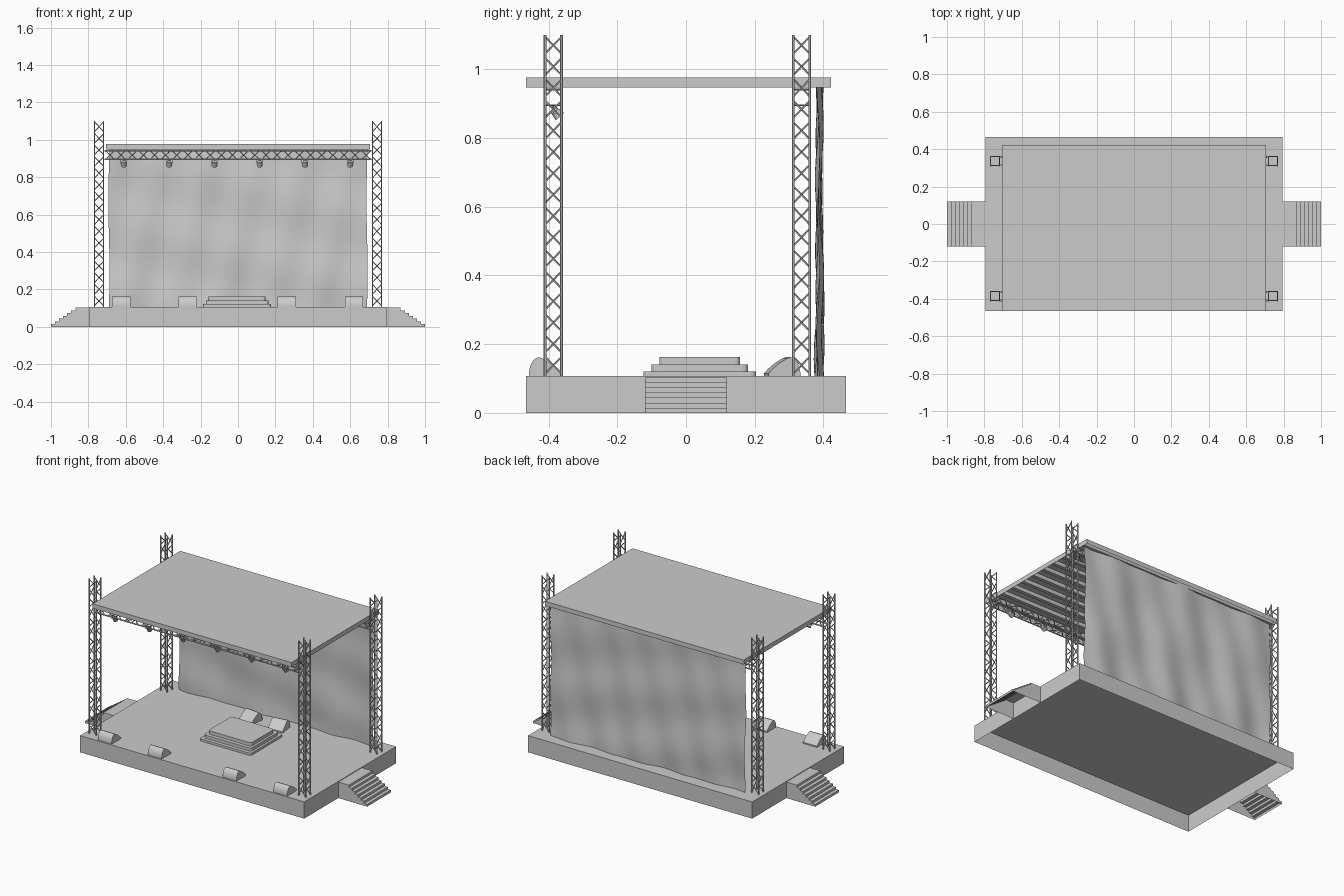
import bpy, bmesh, math
from mathutils import Vector, Matrix

if "Cube" in bpy.data.objects:
    bpy.data.objects.remove(bpy.data.objects["Cube"])

FLOOR = 0.107


def finish(bm, name, smooth=False):
    bmesh.ops.recalc_face_normals(bm, faces=bm.faces)
    me = bpy.data.meshes.new(name)
    bm.to_mesh(me)
    bm.free()
    ob = bpy.data.objects.new(name, me)
    bpy.context.collection.objects.link(ob)
    if smooth:
        bpy.ops.object.select_all(action='DESELECT')
        ob.select_set(True)
        bpy.context.view_layer.objects.active = ob
        bpy.ops.object.shade_smooth_by_angle(angle=math.radians(35))
    return ob


def add_box(bm, lo, hi):
    lo, hi = Vector(lo), Vector(hi)
    mat = Matrix.Translation((lo + hi) / 2) @ Matrix.Diagonal((*(hi - lo), 1))
    return bmesh.ops.create_cube(bm, size=1, matrix=mat)['verts']


def add_bar(bm, a, b, r, sides=6, r2=None, caps=True):
    a, b = Vector(a), Vector(b)
    d = b - a
    mat = Matrix.Translation((a + b) / 2) @ d.to_track_quat('Z', 'Y').to_matrix().to_4x4()
    bmesh.ops.create_cone(bm, cap_ends=caps, segments=sides, radius1=r,
                          radius2=r if r2 is None else r2, depth=d.length, matrix=mat)


def extrude_profile(bm, pts, axis_vec, mat=Matrix()):
    f = bm.faces.new([bm.verts.new(mat @ Vector(p)) for p in pts])
    ext = bmesh.ops.extrude_face_region(bm, geom=[f], use_keep_orig=True)
    vs = [g for g in ext['geom'] if isinstance(g, bmesh.types.BMVert)]
    bmesh.ops.translate(bm, verts=vs, vec=mat.to_3x3() @ Vector(axis_vec))


def open_bottom(bm, z):
    bm.normal_update()
    bad = [f for f in bm.faces if all(abs(v.co.z - z) < 1e-5 for v in f.verts)]
    bmesh.ops.delete(bm, geom=bad, context='FACES')


# stage deck: box with open underside
bm = bmesh.new()
add_box(bm, (-.795, -.465, 0), (.795, .465, FLOOR))
open_bottom(bm, 0)
finish(bm, "stage_deck")

# side stairs: landing then seven drops, open underneath
STEPS, TOP = 7, 0.103
for s, side in ((1, "right"), (-1, "left")):
    pts = [(.795 * s, -.12, 0), (.795 * s, -.12, TOP)]
    for i in range(STEPS):
        x = .87 + i * .13 / (STEPS - 1)
        pts += [(x * s, -.12, TOP * (1 - i / STEPS)), (x * s, -.12, TOP * (1 - (i + 1) / STEPS))]
    bm = bmesh.new()
    extrude_profile(bm, pts, (0, .24, 0))
    open_bottom(bm, 0)
    finish(bm, side + "_stairs")


# lattice truss along local z: four chords and zigzag lacing
def truss(name, length, half, bays, mat):
    bm = bmesh.new()
    corners = [(-half, -half), (half, -half), (half, half), (-half, half)]
    for k in range(4):
        a, b = corners[k], corners[(k + 1) % 4]
        add_bar(bm, (*a, 0), (*a, length), .0042)
        for i in range(bays):
            p, q = (a, b) if i % 2 else (b, a)
            add_bar(bm, (*p, (i + .1) * length / bays), (*q, (i + .9) * length / bays), .003, 5)
    bm.transform(mat)
    finish(bm, name)


for y, fb in ((-.386, "front"), (.336, "back")):
    for x, lr in ((-.743, "left"), (.743, "right")):
        truss(f"{fb}_{lr}_tower", 1.1 - FLOOR, .024, 16, Matrix.Translation((x, y, FLOOR)))
    truss(f"{fb}_cross_truss", 1.43, .023, 24,
          Matrix.Translation((-.715, y, .918)) @ Matrix.Rotation(math.pi / 2, 4, 'Y'))

# roof: shallow open shell with joists inside
bm = bmesh.new()
add_box(bm, (-.705, -.465, .947), (.705, .422, .976))
open_bottom(bm, .947)
finish(bm, "roof_shell")
bm = bmesh.new()
for i in range(10):
    y = -.425 + i * .09
    add_box(bm, (-.703, y - .011, .95), (.703, y + .011, .974))
finish(bm, "roof_joists")

# back curtain: gently rippled cloth sheet
bm = bmesh.new()
NX, NZ = 70, 36
bmesh.ops.create_grid(bm, x_segments=NX, y_segments=NZ, size=1)
for v in bm.verts:
    u, w = v.co.x, (v.co.y + 1) / 2
    fold = (.007 * math.sin(9 * u + 2.2 * w) + .005 * math.sin(17 * u - 5 * w + 1)
            + .005 * math.sin(14 * w + 3 * u))
    v.co = (.69 * u + .003 * math.sin(7 * w), .388 + fold * (1 - .3 * w), FLOOR + w * .842)
finish(bm, "back_curtain", smooth=True)

# drum riser: three stacked tiers with clipped corners
z = FLOOR
for i, (hx, hy, top) in enumerate(((.182, .164, .121), (.167, .141, .141), (.152, .117, .163))):
    bm = bmesh.new()
    add_box(bm, (-.005 - hx, .04 - hy, z), (-.005 + hx, .04 + hy, top))
    upright = [e for e in bm.edges if abs(e.verts[0].co.z - e.verts[1].co.z) > .005]
    bmesh.ops.bevel(bm, geom=upright, offset=.015, segments=3, affect='EDGES', profile=.5)
    finish(bm, f"riser_tier_{i + 1}")
    z = top

# floor monitors: rounded-back wedges, four along the front and two behind the riser
WEDGE = [(-.046, 0), (-.046, .012), (-.042, .03), (-.034, .045), (-.026, .052), (-.017, .055),
         (-.008, .052), (.015, .038), (.034, .022), (.047, .008), (.047, 0)]
spots = [(-.625, -.411, 0), (-.27, -.411, 0), (.26, -.411, 0), (.62, -.411, 0),
         (-.105, .28, 172), (.095, .28, 188)]
for i, (x, y, a) in enumerate(spots):
    bm = bmesh.new()
    mat = Matrix.Translation((x, y, FLOOR)) @ Matrix.Rotation(math.radians(a), 4, 'Z')
    extrude_profile(bm, [(-.049, p, q) for p, q in WEDGE], (.098, 0, 0), mat)
    finish(bm, f"floor_monitor_{i + 1}", smooth=True)

# spotlights: tilted cans hung under the front cross truss
for i in range(6):
    x = -.61 + i * .242
    bm = bmesh.new()
    add_bar(bm, (x, -.386, .895), (x, -.38, .875), .004)
    add_bar(bm, (x, -.388, .885), (x, -.367, .862), .011, 16, .016)
    for s in (-1, 1):
        add_box(bm, (x + s * .016 - .0015, -.386, .87), (x + s * .016 + .0015, -.376, .896))
    finish(bm, f"spotlight_{i + 1}", smooth=True)
